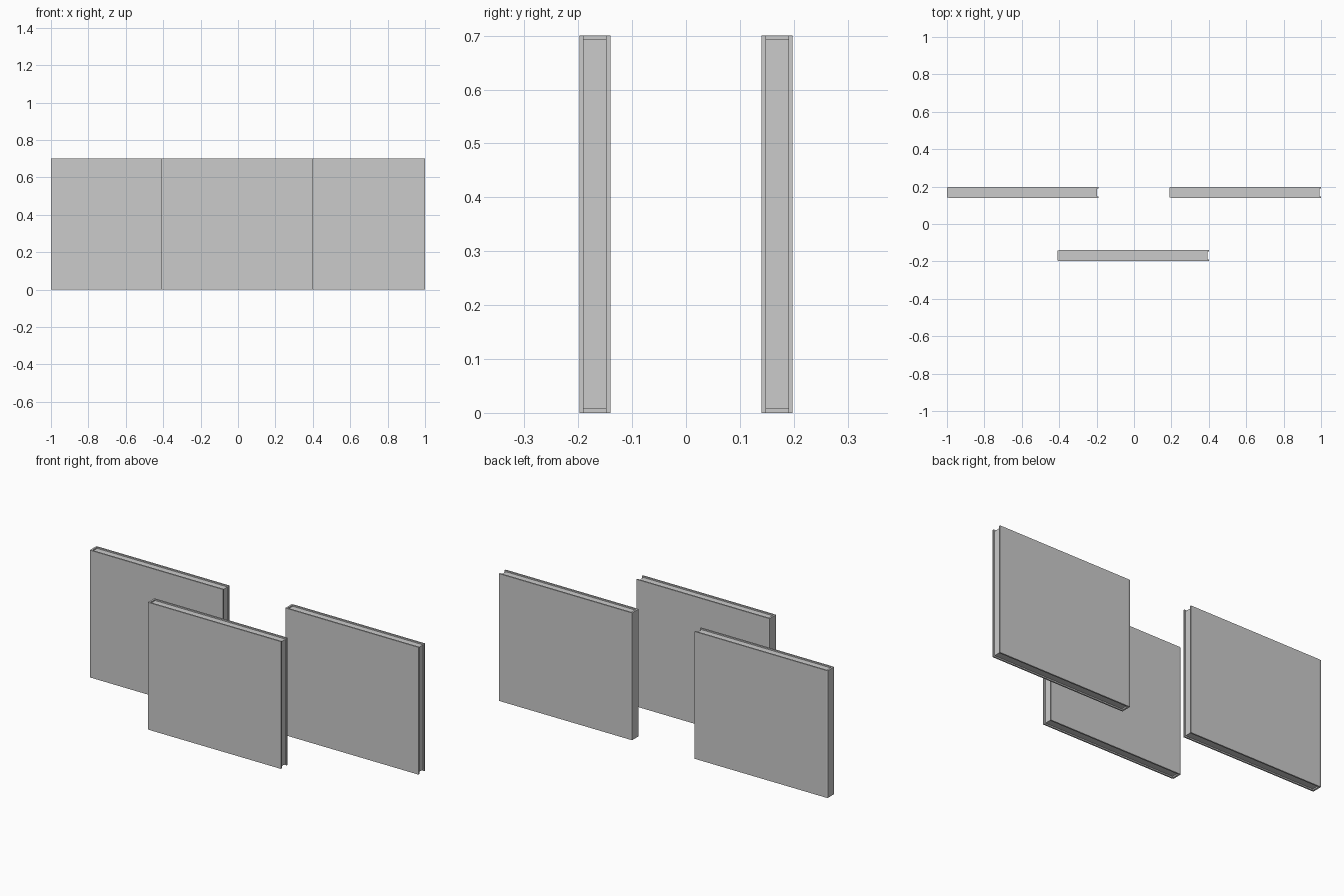
import bpy, bmesh

if "Cube" in bpy.data.objects:
    bpy.data.objects.remove(bpy.data.objects["Cube"])

W, T, H = 0.81, 0.058, 0.70   # panel width, thickness, height
LIP, DEPTH, CAP = 0.008, 0.007, 0.01


def prism(bm, pts, z0, z1):
    """Extrude an xy outline from z0 to z1."""
    face = bm.faces.new([bm.verts.new((x, y, z0)) for x, y in pts])
    ext = bmesh.ops.extrude_face_region(bm, geom=[face])["geom"]
    verts = [v for v in ext if isinstance(v, bmesh.types.BMVert)]
    bmesh.ops.translate(bm, verts=verts, vec=(0, 0, z1 - z0))


def panel(name, x, y):
    bm = bmesh.new()
    a, b, i = CAP, W - DEPTH, T - LIP
    c = 0.002
    # End cap and two skins form a channel open on the right
    prism(bm, [(0, c), (a, 0), (W, 0), (W, LIP), (a, LIP),
               (a, i), (W, i), (W, T), (a, T), (0, T - c)], 0, H)
    # Core recessed at top, bottom and right end
    prism(bm, [(a, LIP), (b, LIP), (b, i), (a, i)], DEPTH, H - DEPTH)
    bmesh.ops.recalc_face_normals(bm, faces=bm.faces)
    mesh = bpy.data.meshes.new(name)
    bm.to_mesh(mesh)
    bm.free()
    ob = bpy.data.objects.new(name, mesh)
    ob.location = (x, y, 0)
    bpy.context.collection.objects.link(ob)


# Two rear panels and one front panel
panel("rear_left_panel", -1.0, 0.14)
panel("rear_right_panel", 0.19, 0.14)
panel("front_panel", -0.41, -0.198)
